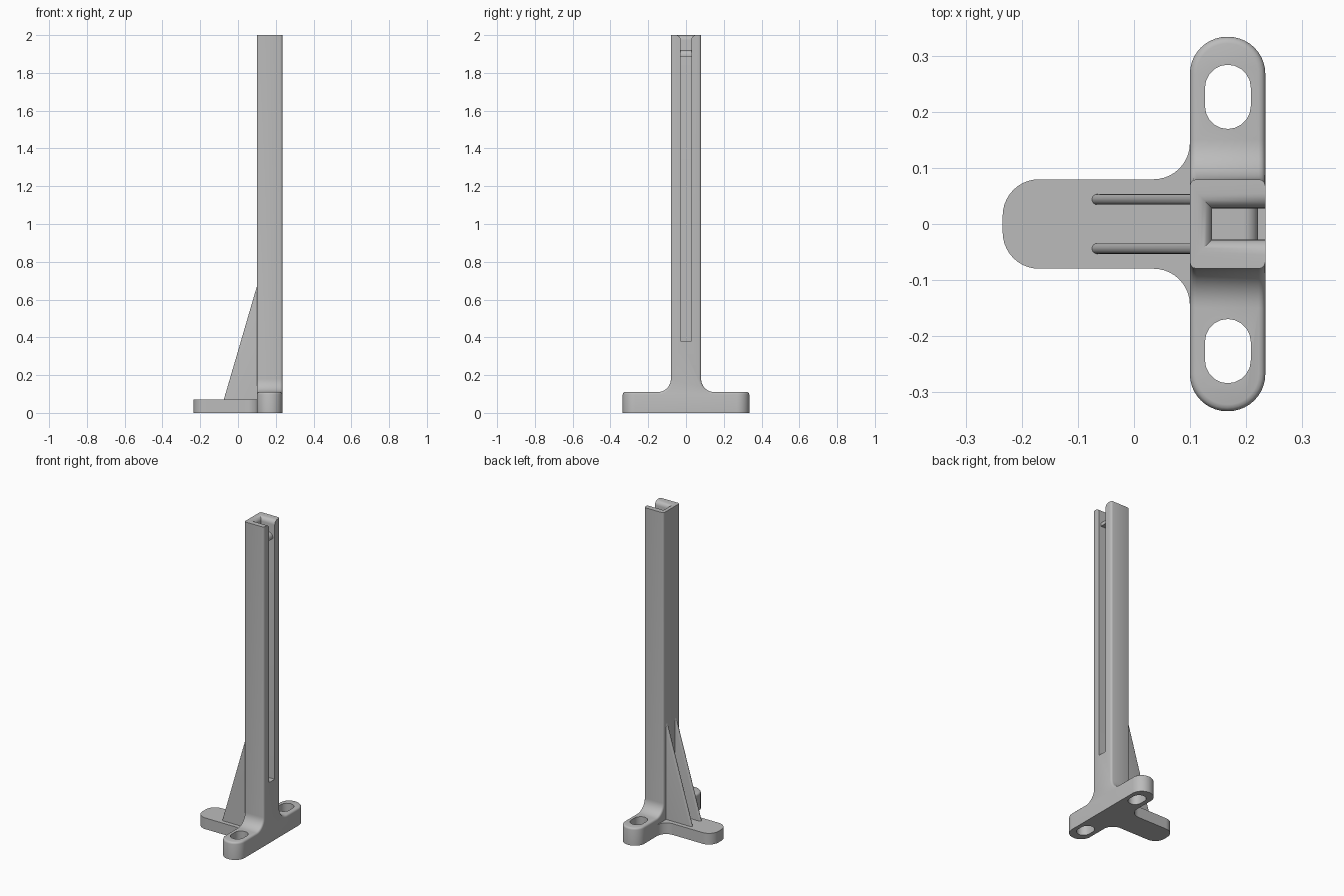
import bpy, bmesh, math

if "Cube" in bpy.data.objects:
    bpy.data.objects.remove(bpy.data.objects["Cube"], do_unlink=True)

grey = bpy.data.materials.new("light grey")
grey.use_nodes = True
COLOUR = (0.5, 0.5, 0.5, 1)
grey.diffuse_color = COLOUR
for node in grey.node_tree.nodes:
    if node.type == "BSDF_PRINCIPLED":
        node.inputs["Base Color"].default_value = COLOUR

BACK, FACE = 0.10, 0.235      # x limits of the upright
HALF = 0.08                   # half width of upright and leg


def arc(cx, cy, r, start, end, steps=10):
    angles = [math.radians(start + (end - start) * i / steps) for i in range(steps + 1)]
    return [(cx + r * math.cos(a), cy + r * math.sin(a)) for a in angles]


def mirrored(half, axis):
    """Close a half outline with its reflection."""
    flip = (-1, 1) if axis == 0 else (1, -1)
    return half + [(p[0] * flip[0], p[1] * flip[1]) for p in reversed(half)]


def prism(points, place, lo, hi):
    """Extrude a 2D outline between two depths; place maps (u, v, depth) to xyz."""
    bm = bmesh.new()
    rings = [[bm.verts.new(place(u, v, d)) for u, v in points] for d in (lo, hi)]
    return skin(bm, rings)


def skin(bm, rings):
    n = len(rings[0])
    for a, b in zip(rings, rings[1:]):
        for i in range(n):
            bm.faces.new((a[i], a[(i + 1) % n], b[(i + 1) % n], b[i]))
    bm.faces.new(rings[0])
    bm.faces.new(rings[-1])
    bmesh.ops.recalc_face_normals(bm, faces=bm.faces[:])
    return bm


def round_edges(bm, radius, segments, test):
    edges = []
    for e in bm.edges:
        if e.calc_face_angle(0) > math.radians(40):
            a, b = e.verts[0].co, e.verts[1].co
            if test((a + b) / 2, (b - a).normalized()):
                edges.append(e)
    bmesh.ops.bevel(bm, geom=edges, offset=radius, offset_type="OFFSET",
                    segments=segments, profile=0.5, affect="EDGES", clamp_overlap=False)
    bmesh.ops.recalc_face_normals(bm, faces=bm.faces[:])


def make(name, bm):
    mesh = bpy.data.meshes.new(name)
    bm.to_mesh(mesh)
    bm.free()
    obj = bpy.data.objects.new(name, mesh)
    bpy.context.collection.objects.link(obj)
    mesh.materials.append(grey)
    return obj


def activate(obj):
    bpy.ops.object.select_all(action="DESELECT")
    obj.select_set(True)
    bpy.context.view_layer.objects.active = obj


def cut(obj, cutter):
    cutter.hide_render = True
    mod = obj.modifiers.new("cut", "BOOLEAN")
    mod.operation, mod.solver, mod.object = "DIFFERENCE", "EXACT", cutter
    activate(obj)
    bpy.ops.object.modifier_apply(modifier=mod.name)
    bpy.data.objects.remove(cutter, do_unlink=True)


def along_x(u, v, d):
    return (d, u, v)


def along_y(u, v, d):
    return (u, d, v)


def along_z(u, v, d):
    return (u, v, d)


# Upright and cross foot, one filleted profile with rounded ends
half = [(0.335, 0), (0.335, 0.11)] + arc(0.15, 0.18, 0.07, 270, 180) + [(HALF, 2)]
bm = prism(mirrored(half, 0), along_x, BACK, FACE)
round_edges(bm, 0.0665, 10, lambda m, d: abs(m.y) > 0.33 and abs(d.z) > 0.9)
round_edges(bm, 0.012, 3, lambda m, d: 0.001 < m.z < 1.999)
upright = make("upright_and_cross_foot", bm)

# Bolt slots in the cross foot
for side in (-1, 1):
    y = side * 0.2275
    outline = arc(0.168, y + 0.0165, 0.041, 0, 180) + arc(0.168, y - 0.0165, 0.041, 180, 360)
    cut(upright, make("bolt_slot_cutter", prism(outline, along_z, -0.05, 0.2)))

# Groove down the face, flaring over a rounded lip at the top
R = 0.027
levels = [(0.38, 0)]
for i in range(8):
    t = math.radians(90 * i / 7)
    levels.append((2 - R + R * math.sin(t), R * (1 - math.cos(t))))
levels.append((2.05, R))
bm = bmesh.new()
rings = []
for z, o in levels:
    w = 0.028 + o
    rings.append([bm.verts.new((x, y, z)) for x, y in
                  ((0.14 - o, -w), (0.3, -w), (0.3, w), (0.14 - o, w))])
cut(upright, make("groove_cutter", skin(bm, rings)))

# Bridge across the groove near the top
bm = prism([(0.13, 1.885), (0.222, 1.885), (0.222, 1.92), (0.13, 1.92)], along_y, -0.032, 0.032)
round_edges(bm, 0.026, 6, lambda m, d: m.x > 0.22 and m.z > 1.91 and abs(d.y) > 0.9)
bridge = make("groove_bridge", bm)

# Long leg with rounded tip and fillets into the cross foot
half = arc(-0.17, 0.015, 0.065, 180, 90) + arc(0.035, 0.145, 0.065, 270, 360) + [(0.115, 0.145)]
leg = make("long_leg", prism(mirrored(half, 1), along_z, 0, 0.07))

# Pair of bracing ribs with a rounded sloping edge
ribs = []
for name, y in (("left_rib", 0.044), ("right_rib", -0.044)):
    bm = prism([(-0.081, 0.05), (0.11, 0.05), (0.11, 0.704)], along_y, y - 0.0095, y + 0.0095)
    round_edges(bm, 0.009, 4, lambda m, d: abs(d.x) > 0.1 and abs(d.z) > 0.1)
    ribs.append(make(name, bm))

for obj in [upright, bridge, leg] + ribs:
    activate(obj)
    bpy.ops.object.shade_smooth_by_angle(angle=math.radians(35))
